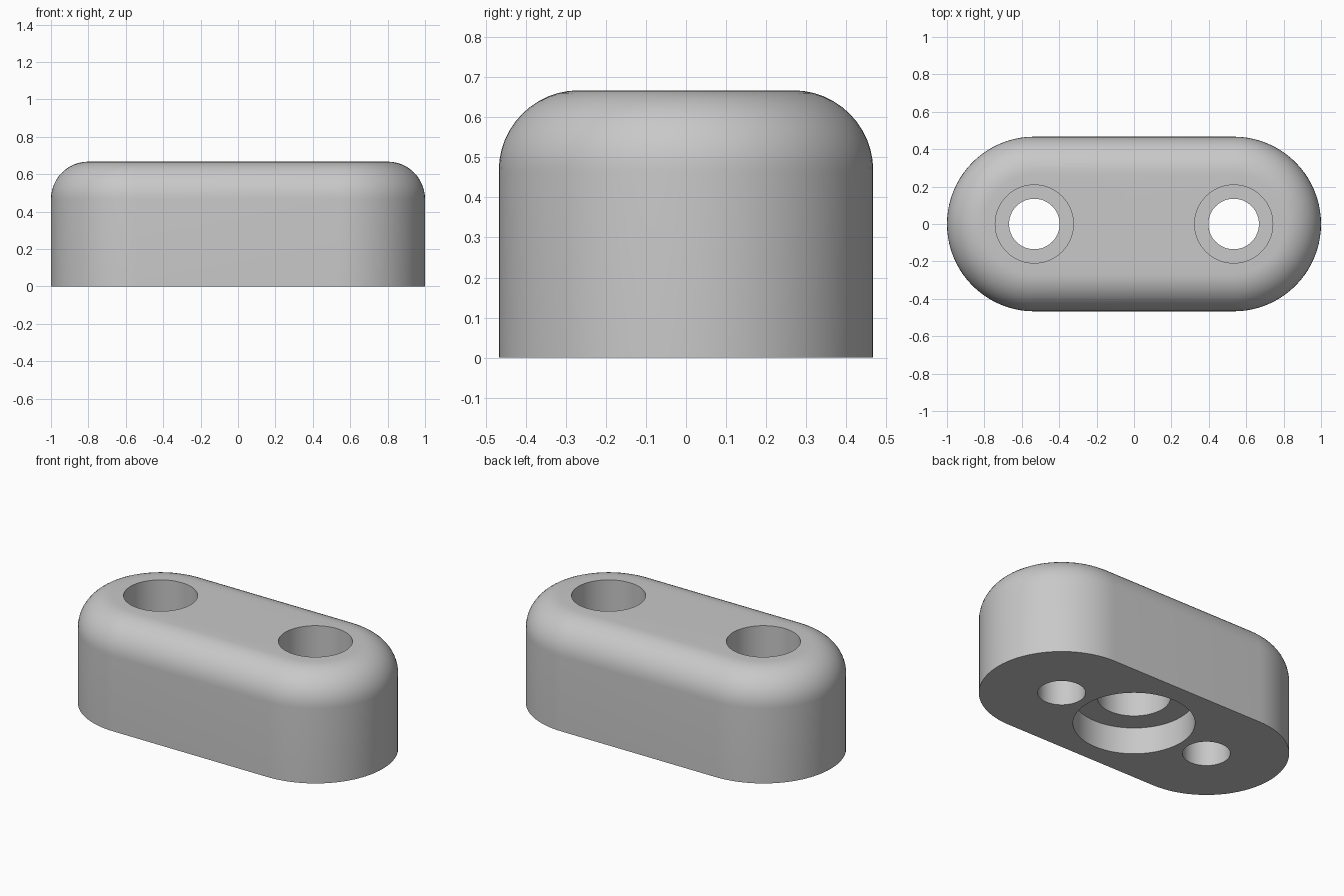
import bpy, bmesh
from math import sin, cos, pi

if "Cube" in bpy.data.objects:
    bpy.data.objects.remove(bpy.data.objects["Cube"], do_unlink=True)

CENTRE, RADIUS, HEIGHT, FILLET = 0.533, 0.467, 0.667, 0.2
ARC, STEPS = 40, 12

grey = bpy.data.materials.new("light grey")
grey.use_nodes = True
colour = (0.58, 0.58, 0.58, 1)
grey.diffuse_color = colour
grey.node_tree.nodes["Principled BSDF"].inputs["Base Color"].default_value = colour


def stadium_ring(bm, r, z):
    """One slot-shaped outline: two half circles joined by straight sides."""
    ring = []
    for side, start in ((1, -pi / 2), (-1, pi / 2)):
        for i in range(ARC + 1):
            a = start + pi * i / ARC
            ring.append(bm.verts.new((side * CENTRE + r * cos(a), r * sin(a), z)))
    return ring


# Rounded block: straight wall, then a quarter-round top edge
bm = bmesh.new()
rings = [stadium_ring(bm, RADIUS, 0)]
for i in range(STEPS + 1):
    a = pi / 2 * i / STEPS
    rings.append(stadium_ring(bm, RADIUS - FILLET * (1 - cos(a)),
                              HEIGHT - FILLET * (1 - sin(a))))
for low, high in zip(rings, rings[1:]):
    n = len(low)
    for i in range(n):
        j = (i + 1) % n
        bm.faces.new((low[i], low[j], high[j], high[i]))
bm.faces.new(rings[0][::-1])
bm.faces.new(rings[-1])
mesh = bpy.data.meshes.new("mounting_block")
bm.to_mesh(mesh)
bm.free()
mesh.materials.append(grey)
block = bpy.data.objects.new("mounting_block", mesh)
bpy.context.collection.objects.link(block)


def bore(name, x, r, bottom, top):
    """Cut a round vertical hole out of the block."""
    bpy.ops.mesh.primitive_cylinder_add(vertices=72, radius=r, depth=top - bottom,
                                        location=(x, 0, (top + bottom) / 2))
    cutter = bpy.context.object
    cutter.name = name
    cutter.hide_render = True
    cutter.data.materials.append(grey)
    mod = block.modifiers.new(name, 'BOOLEAN')
    mod.operation, mod.solver, mod.object = 'DIFFERENCE', 'EXACT', cutter
    bpy.context.view_layer.objects.active = block
    bpy.ops.object.modifier_apply(modifier=name)
    bpy.data.objects.remove(cutter, do_unlink=True)


# Screw holes with wide head recesses opening at the top
for side, x in (("left", CENTRE), ("right", -CENTRE)):
    bore(side + "_screw_hole", x, 0.135, -0.1, 1)
    bore(side + "_head_recess", x, 0.209, 0.33, 1)

# Stepped blind recess in the underside
bore("wide_recess", 0, 0.344, -0.1, 0.167)
bore("deep_recess", 0, 0.207, -0.1, 0.467)

bpy.ops.object.select_all(action='DESELECT')
block.select_set(True)
bpy.context.view_layer.objects.active = block
bpy.ops.object.shade_smooth_by_angle(angle=pi / 6)
